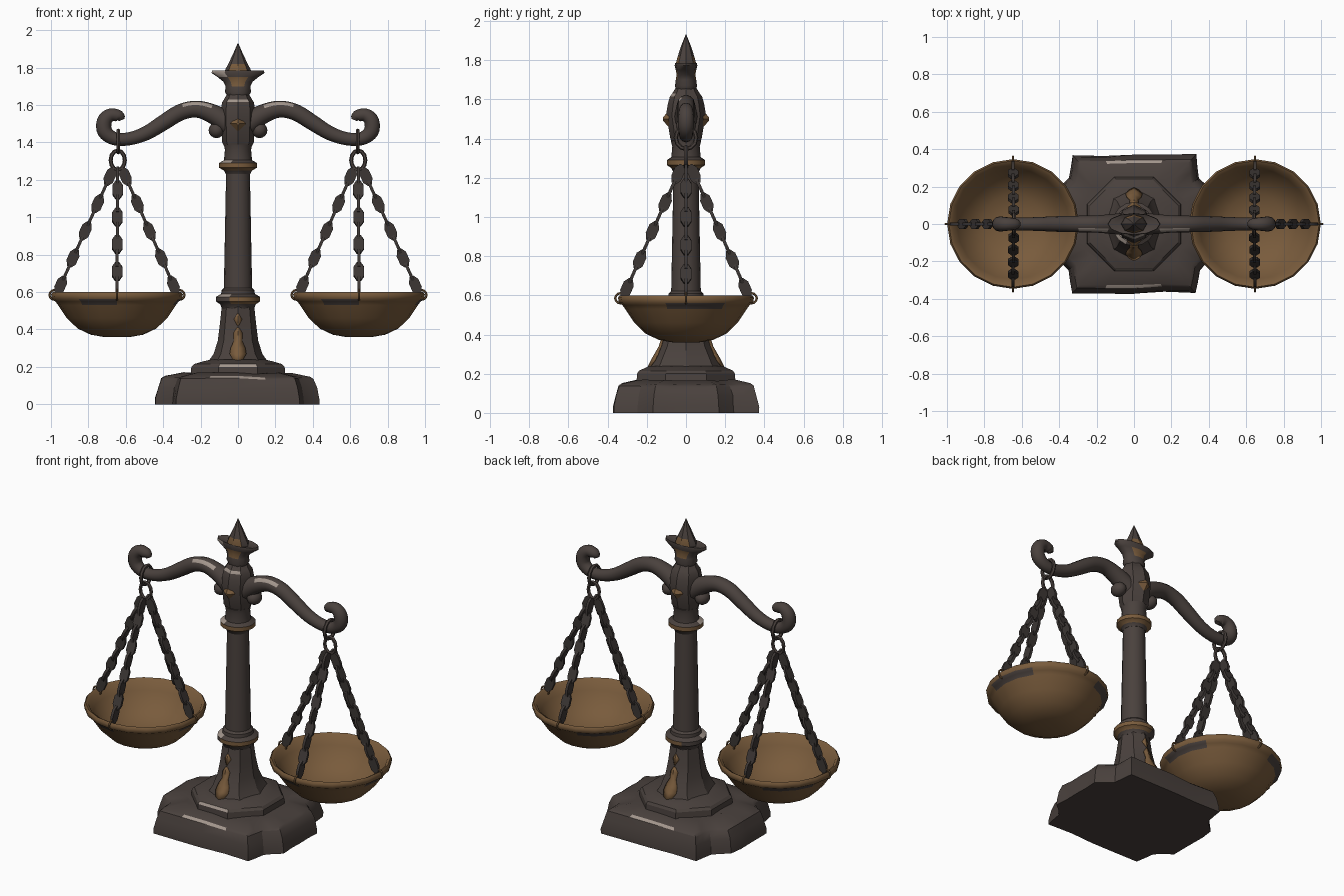
import bpy, bmesh, random
from math import sin, cos, pi, atan2
from mathutils import Vector, Matrix

random.seed(4)
cube = bpy.data.objects.get("Cube")
if cube:
    bpy.data.objects.remove(cube)


def material(name, rgb):
    m = bpy.data.materials.new(name)
    m.use_nodes = True
    m.diffuse_color = (*rgb, 1)
    m.node_tree.nodes["Principled BSDF"].inputs["Base Color"].default_value = (*rgb, 1)
    m.node_tree.nodes["Principled BSDF"].inputs["Roughness"].default_value = 0.7
    return m


MATS = [material("dark_iron", (0.068, 0.053, 0.047)),
        material("aged_brass", (0.19, 0.105, 0.045)),
        material("worn_edge", (0.36, 0.30, 0.26)),
        material("chain_iron", (0.045, 0.037, 0.034))]
IRON, BRASS, WORN, CHAIN = range(4)


def finish(name, bm, mat=IRON, rule=None, angle=40):
    """Turn a bmesh into an object; rule(centre, normal) may pick a colour."""
    bmesh.ops.recalc_face_normals(bm, faces=bm.faces)
    for f in bm.faces:
        f.material_index = mat
        if rule:
            picked = rule(f.calc_center_median(), f.normal)
            f.material_index = mat if picked is None else picked
    mesh = bpy.data.meshes.new(name)
    bm.to_mesh(mesh)
    bm.free()
    for m in MATS:
        mesh.materials.append(m)
    ob = bpy.data.objects.new(name, mesh)
    bpy.context.collection.objects.link(ob)
    bpy.ops.object.select_all(action='DESELECT')
    ob.select_set(True)
    bpy.context.view_layer.objects.active = ob
    bpy.ops.object.shade_smooth_by_angle(angle=angle * pi / 180)
    return ob


def skin(bm, rings, caps=True):
    """Bridge equal rings of points with quads."""
    vs = [[bm.verts.new(p) for p in r] for r in rings]
    n = len(vs[0])
    for a, b in zip(vs, vs[1:]):
        for i in range(n):
            j = (i + 1) % n
            bm.faces.new((a[i], a[j], b[j], b[i]))
    if caps:
        bm.faces.new(vs[0])
        bm.faces.new(vs[-1])


def lathe(name, profile, n=16, phase=0.0, centre=(0, 0), **kw):
    """Stack elliptical rings given as (z, x radius, y radius)."""
    bm = bmesh.new()
    skin(bm, [[(centre[0] + rx * cos(2 * pi * i / n + phase),
                centre[1] + ry * sin(2 * pi * i / n + phase), z) for i in range(n)]
              for z, rx, ry in profile])
    return finish(name, bm, **kw)


def spline(pts, steps=4):
    """Catmull-Rom smoothing of a short list of vectors."""
    p = [pts[0]] + pts + [pts[-1]]
    out = []
    for a, b, c, d in zip(p, p[1:], p[2:], p[3:]):
        for k in range(steps):
            t = k / steps
            out.append(0.5 * (2 * b + (c - a) * t + (2 * a - 5 * b + 4 * c - d) * t * t
                              + (3 * b - a - 3 * c + d) * t ** 3))
    return out + [pts[-1]]


def ring(name, centre, rx, rz, thick, flat_axis, mat=IRON):
    """Oval link; flat_axis is the axis its hole faces."""
    bm = bmesh.new()
    rows = []
    for i in range(13):
        a = 2 * pi * i / 12
        row = []
        for k in range(6):
            b = 2 * pi * k / 6
            u, w, v = (rx + thick * cos(b)) * cos(a), thick * sin(b), (rz + thick * cos(b)) * sin(a)
            row.append(Vector(centre) + Vector((u, w, v) if flat_axis == 'Y' else (w, u, v)))
        rows.append(row)
    skin(bm, rows, caps=False)
    bmesh.ops.remove_doubles(bm, verts=bm.verts, dist=1e-5)
    return finish(name, bm, mat)


# chipped stone-like foot
corners = [(0.44, 0), (0.44, 0.17), (0.355, 0.25), (0.33, 0.37), (0, 0.37)]
quarter = []
for a, b in zip(corners, corners[1:]):
    quarter += [Vector(a).lerp(Vector(b), t) for t in (0, 0.5)]
quarter.append(Vector(corners[-1]))
half = quarter + [Vector((-p.x, p.y)) for p in quarter[-2::-1]]
outline = half + [Vector((p.x, -p.y)) for p in half[-2:0:-1]]
chips = [random.uniform(-0.025, 0.01) for _ in outline]
bm = bmesh.new()
skin(bm, [[((p * (s + c * w)).x, (p * (s + c * w)).y, max(0, z + (0.3 * c if z > 0.1 else 0)))
           for p, c in zip(outline, chips)]
          for z, s, w in ((0, 1.0, 1), (0.03, 1.0, 1.5), (0.09, 0.965, 0.4), (0.138, 0.925, 1),
                          (0.15, 0.88, 0.6), (0.17, 0.65, 0))])
finish("foot", bm, angle=28, rule=lambda c, n: WORN if 0.134 < c.z < 0.148 and abs(c.x) < 0.13
       and abs(c.y) > 0.3 else None)

# octagonal step
lathe("foot_step", [(0.14, 0.275, 0.275), (0.20, 0.27, 0.27), (0.215, 0.255, 0.26),
                    (0.23, 0.20, 0.225), (0.24, 0.15, 0.2)], 8, pi / 8, angle=25,
      rule=lambda c, n: WORN if 0.2 < c.z < 0.215 and abs(c.x) < 0.1 and c.y < 0 else None)

# flared neck with ridges facing front and back
NECK = [(0.22, 0.165, 0.2), (0.27, 0.13, 0.175), (0.34, 0.108, 0.135),
        (0.42, 0.098, 0.11), (0.54, 0.085, 0.09)]
lathe("neck", NECK, 8, angle=30)


def neck_depth(z):
    for (z0, _, a), (z1, _, b) in zip(NECK, NECK[1:]):
        if z <= z1:
            return a + (b - a) * (z - z0) / (z1 - z0)
    return NECK[-1][2]


# brass wear plates wrapped over the neck ridges
def wear(name, rows, side):
    bm = bmesh.new()
    vs = [[bm.verts.new((x, side * (neck_depth(z) + 0.004 - 0.4 * abs(x)), z))
           for x in (-w, 0, w)] for z, w in rows]
    for a, b in zip(vs, vs[1:]):
        for i in (0, 1):
            bm.faces.new((a[i], a[i + 1], b[i + 1], b[i]))
    ob = finish(name, bm, BRASS)
    ob.modifiers.new("thickness", 'SOLIDIFY').thickness = 0.006


for side, label in ((-1, "front"), (1, "back")):
    wear(label + "_neck_wear", [(0.235, 0.025), (0.27, 0.045), (0.30, 0.04), (0.34, 0.022),
                                (0.38, 0.025), (0.41, 0.006)], side)
    wear(label + "_neck_fleck", [(0.42, 0.004), (0.455, 0.022), (0.485, 0.004)], side)

# collars and shaft
lathe("lower_collar", [(0.51, 0.085, 0.088), (0.535, 0.095, 0.097), (0.55, 0.118, 0.118),
                       (0.575, 0.118, 0.118), (0.59, 0.09, 0.09), (0.61, 0.088, 0.088),
                       (0.625, 0.072, 0.072)],
      rule=lambda c, n: WORN if c.z > 0.578 and c.z < 0.6 and c.x < -0.02 and c.y < 0 else
      BRASS if 0.54 < c.z < 0.58 and c.x > -0.03 else None)
lathe("shaft", [(0.6, 0.076, 0.076), (1.27, 0.063, 0.063)])
lathe("upper_collar", [(1.23, 0.065, 0.065), (1.25, 0.075, 0.075), (1.265, 0.102, 0.098),
                       (1.29, 0.102, 0.098), (1.305, 0.075, 0.075), (1.36, 0.07, 0.07),
                       (1.39, 0.075, 0.078)],
      rule=lambda c, n: WORN if 1.29 < c.z < 1.3 and c.x < -0.03 and c.y < 0 else
      BRASS if 1.252 < c.z < 1.295 else None)

# central hub
lathe("hub", [(1.37, 0.07, 0.065), (1.40, 0.085, 0.08), (1.46, 0.088, 0.09), (1.52, 0.09, 0.102),
              (1.58, 0.09, 0.092), (1.615, 0.085, 0.082), (1.63, 0.075, 0.07),
              (1.66, 0.058, 0.052)], 8, angle=30,
      rule=lambda c, n: WORN if 1.615 < c.z < 1.63 and c.y < 0 and abs(c.x) < 0.04 else None)

# diamond studs on the hub
for side, label in ((-1, "front"), (1, "back")):
    bm = bmesh.new()
    bmesh.ops.create_cone(bm, cap_ends=True, segments=4, radius1=0.042, radius2=0.008, depth=0.03,
                          matrix=Matrix.Translation((0, side * 0.103, 1.5))
                          @ Matrix.Rotation(-side * pi / 2, 4, 'X'))
    finish(label + "_stud", bm, BRASS)

# flared finial and spike
lathe("finial", [(1.65, 0.058, 0.052), (1.67, 0.07, 0.056), (1.70, 0.066, 0.052),
                 (1.725, 0.078, 0.048), (1.75, 0.11, 0.052), (1.772, 0.142, 0.058),
                 (1.786, 0.138, 0.056), (1.782, 0.1, 0.05), (1.775, 0.07, 0.045)], 12, angle=45,
      rule=lambda c, n: WORN if 1.755 < c.z < 1.78 and c.x < -0.08 and c.y < 0 else
      BRASS if 1.7 < c.z < 1.77 and abs(c.x) < 0.03 else None)
lathe("spike", [(1.76, 0.07, 0.05), (1.79, 0.068, 0.05), (1.82, 0.052, 0.042), (1.87, 0.028, 0.026),
                (1.93, 0.002, 0.002)], 8, angle=30,
      rule=lambda c, n: BRASS if c.z < 1.81 and abs(c.x) < 0.04 else None)

ARM = [(0.05, 1.50, 0.06), (0.13, 1.55, 0.052), (0.22, 1.578, 0.045), (0.31, 1.56, 0.044),
       (0.40, 1.505, 0.042), (0.49, 1.45, 0.038), (0.58, 1.42, 0.035), (0.66, 1.42, 0.035),
       (0.712, 1.458, 0.04), (0.714, 1.515, 0.04), (0.68, 1.547, 0.035), (0.635, 1.54, 0.03),
       (0.622, 1.52, 0.016)]
PAN = [(0.36, 0.07), (0.372, 0.14), (0.405, 0.21), (0.46, 0.268), (0.53, 0.315), (0.55, 0.33),
       (0.562, 0.348), (0.588, 0.352), (0.6, 0.343), (0.59, 0.325), (0.54, 0.3), (0.46, 0.24),
       (0.41, 0.16), (0.393, 0.06)]
HANG = 0.647

for s, label in ((1, "left"), (-1, "right")):
    # scrolled arm
    path = spline([Vector(p) for p in ARM])
    rows = []
    for i, p in enumerate(path):
        t = path[min(i + 1, len(path) - 1)] - path[max(i - 1, 0)]
        t = Vector((t.x, t.y)).normalized()
        rows.append([(s * (p.x - t.y * p.z * cos(a)), p.z * sin(a), p.y + t.x * p.z * cos(a))
                     for a in [2 * pi * k / 12 for k in range(12)]])
    bm = bmesh.new()
    skin(bm, rows)
    finish(label + "_arm", bm, angle=50, rule=lambda c, n: WORN if 0.13 < abs(c.x) < 0.3
           and n.z > 0.55 and n.y < -0.2 and c.z > 1.595 and n.z < 0.8 else None)

    # curl under the arm root
    bm = bmesh.new()
    bmesh.ops.create_uvsphere(bm, u_segments=12, v_segments=8, radius=0.042,
                              matrix=Matrix.Translation((s * 0.115, 0, 1.465))
                              @ Matrix.Diagonal((1, 1.2, 1, 1)))
    finish(label + "_arm_curl", bm)

    # hanging rings
    ring(label + "_hook_ring", (s * 0.64, 0, 1.405), 0.052, 0.058, 0.011, 'X')
    ring(label + "_chain_ring", (s * 0.643, 0, 1.305), 0.038, 0.052, 0.011, 'Y')

    # weighing pan
    lathe(label + "_pan", [(z, r, r * 0.985) for z, r in PAN], 20, centre=(s * HANG, 0), mat=BRASS,
          angle=50, rule=lambda c, n: IRON if 0.535 < c.z < 0.56 and n.z < 0
          and sin(3 * atan2(c.y, c.x - s * HANG) + 1) > 0.35 else None)

    # four chains of flat six-sided links, turned alternately
    for q, side in enumerate(("outer", "back", "inner", "front")):
        out = Vector((s * cos(q * pi / 2), sin(q * pi / 2), 0))
        top = Vector((s * 0.643, 0, 1.255)) + out * 0.025
        low = Vector((s * HANG, 0, 0.60)) + out * 0.318
        d = (low - top).normalized()
        tangent = d.cross(out).normalized()
        radial = tangent.cross(d)
        bm = bmesh.new()
        count = 9
        for k in range(count):
            mid = top.lerp(low, (k + 0.5) / count)
            wide, thin = (radial, tangent) if k % 2 == 0 else (tangent, radial)
            hexagon = [mid + d * u * 0.052 + wide * v * 0.028 for u, v in
                       ((-1, -0.4), (-0.4, -1), (0.5, -1), (1, -0.4), (1, 0.4), (0.4, 1),
                        (-0.5, 1), (-1, 0.4))]
            skin(bm, [[p + thin * h for p in hexagon] for h in (-0.008, 0.008)])
        finish(f"{label}_{side}_chain", bm, CHAIN)
        ring(f"{label}_{side}_rim_ring", Vector((s * HANG, 0, 0.585)) + out * 0.335,
             0.026, 0.026, 0.006, 'Y' if q % 2 == 0 else 'X', BRASS)
